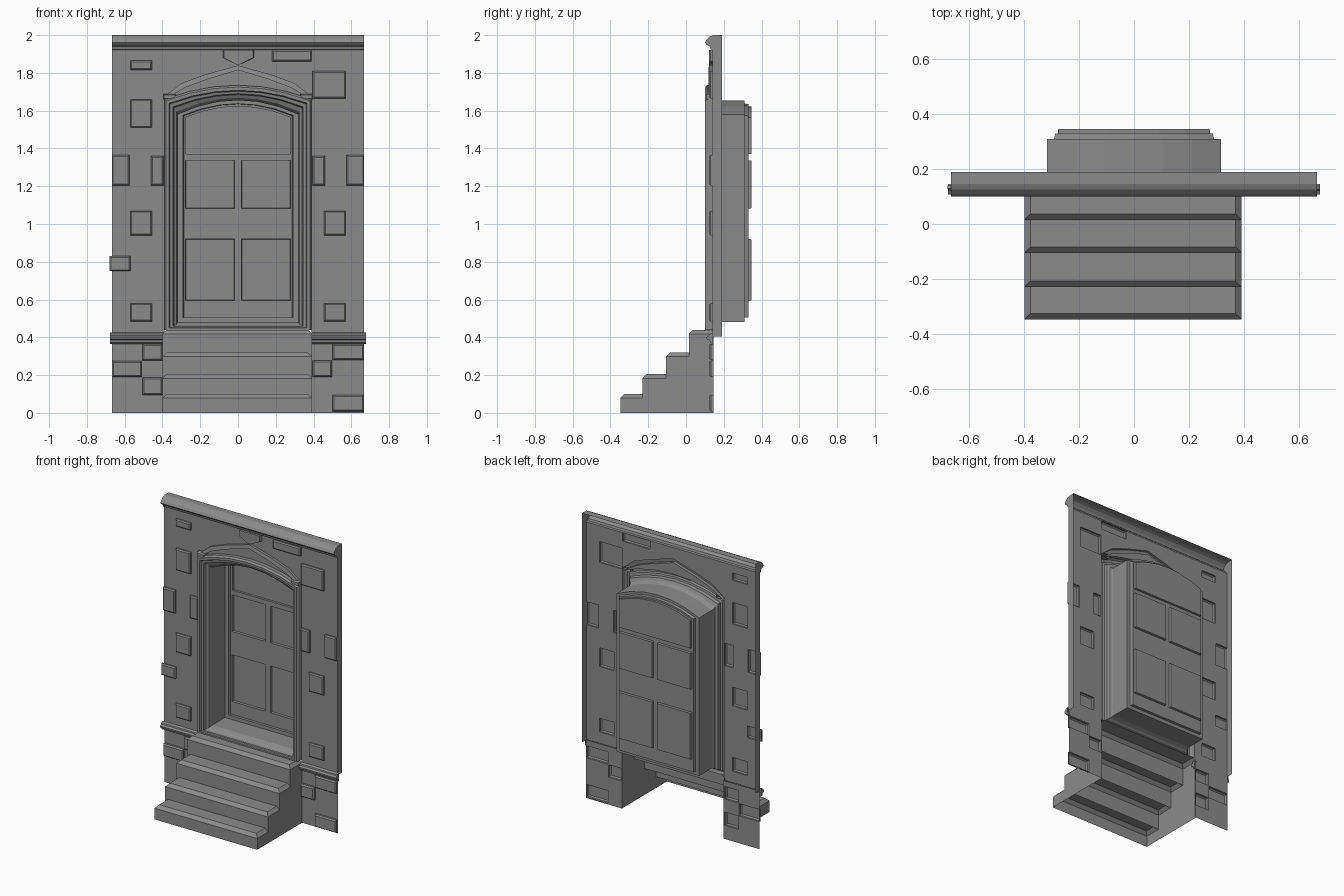
import bpy
import bmesh

old = bpy.data.objects.get("Cube")
if old:
    bpy.data.objects.remove(old, do_unlink=True)

stone_grey = bpy.data.materials.new("stone_grey")
stone_grey.use_nodes = True
GREY = (0.26, 0.26, 0.26, 1)
stone_grey.diffuse_color = GREY
stone_grey.node_tree.nodes["Principled BSDF"].inputs["Base Color"].default_value = GREY

WALL_Y, BACK_Y, HALF = 0.14, 0.19, 0.667
DOOR_HALF = 0.39
SILL = 0.44


def build(name, polys):
    """Make one flat shaded object from a list of polygons."""
    bm = bmesh.new()
    for poly in polys:
        bm.faces.new([bm.verts.new(p) for p in poly])
    bmesh.ops.remove_doubles(bm, verts=bm.verts, dist=0.0005)
    bmesh.ops.recalc_face_normals(bm, faces=bm.faces)
    mesh = bpy.data.meshes.new(name)
    bm.to_mesh(mesh)
    bm.free()
    mesh.materials.append(stone_grey)
    obj = bpy.data.objects.new(name, mesh)
    bpy.context.collection.objects.link(obj)
    return obj


def strip(a, b, closed=False):
    """Quads between two point lists of equal length."""
    count = len(a) if closed else len(a) - 1
    polys = []
    for i in range(count):
        j = (i + 1) % len(a)
        polys.append([a[i], a[j], b[j], b[i]])
    return polys


def rect(x0, x1, z0, z1, y):
    return [(x0, y, z0), (x1, y, z0), (x1, y, z1), (x0, y, z1)]


def holed_sheet(x0, x1, z0, z1, y, holes):
    """Rectangle at depth y, leaving out the rectangular holes."""
    xs = {x0, x1} | {v for h in holes for v in h[:2] if x0 < v < x1}
    zs = {z0, z1} | {v for h in holes for v in h[2:] if z0 < v < z1}
    xs, zs = sorted(xs), sorted(zs)
    polys = []
    for xa, xb in zip(xs, xs[1:]):
        for za, zb in zip(zs, zs[1:]):
            cx, cz = (xa + xb) / 2, (za + zb) / 2
            if not any(h[0] < cx < h[1] and h[2] < cz < h[3] for h in holes):
                polys.append(rect(xa, xb, za, zb, y))
    return polys


def raised(r, y_base, y_face, bevel):
    """Hollow raised or sunk rectangle, open at its base."""
    x0, x1, z0, z1 = r
    base = rect(*r, y_base)
    mid = rect(*r, y_face + (y_base - y_face) * 0.4)
    face = rect(x0 + bevel, x1 - bevel, z0 + bevel, z1 - bevel, y_face)
    return strip(base, mid, True) + strip(mid, face, True) + [face]


def arch(half, bottom, spring, apex, y, n=6):
    """Door outline with a low curved head."""
    pts = [(-half, y, bottom)]
    for i in range(n + 1):
        t = 2 * i / n - 1
        pts.append((half * t, y, spring + (apex - spring) * (1 - t * t)))
    return pts + [(half, y, bottom)]


def mirror(r):
    return (-r[1], -r[0], r[2], r[3])


def extrude_x(profile, x0, x1):
    """Open profile of (y, z) pulled along x, with end caps."""
    a = [(x0, y, z) for y, z in profile]
    b = [(x1, y, z) for y, z in profile]
    return strip(a, b) + [a, b]


# Wall stones: matching pairs, then single ones
pairs = [(0.575, 0.668, 1.205, 1.365), (0.395, 0.46, 1.205, 1.36),
         (0.455, 0.57, 0.94, 1.07), (0.455, 0.57, 0.485, 0.58)]
stones = pairs + [mirror(p) for p in pairs] + [
    (-0.57, -0.455, 1.815, 1.865), (-0.57, -0.455, 1.51, 1.66),
    (-0.68, -0.57, 0.75, 0.83), (0.18, 0.39, 1.86, 1.92),
    (0.395, 0.57, 1.665, 1.81)]
for i, s in enumerate(stones):
    build(f"wall_stone_{i + 1}", raised(s, WALL_Y, 0.122, 0.007))

# Hood outline, left to right
half_outer = [(0.39, 1.675), (0.3, 1.745), (0.178, 1.79)]
half_inner = [(0.375, 1.665), (0.28, 1.722), (0.165, 1.765)]


def both_sides(half, apex, y):
    left = [(-x, y, z) for x, z in half]
    right = [(x, y, z) for x, z in reversed(half)]
    return left + [(0, y, apex)] + right


hood_out = both_sides(half_outer, 1.84, WALL_Y)
hood_out_front = both_sides(half_outer, 1.84, 0.122)
hood_in_front = both_sides(half_inner, 1.815, 0.118)
hood_in = both_sides(half_inner, 1.815, WALL_Y)

# Wall sheet with openings, side returns and the filling above the hood
TOP, BELT = 1.92, 0.405
LINTEL = 1.845
doorway = (-DOOR_HALF, DOOR_HALF, 0, LINTEL)
wall = holed_sheet(-HALF, HALF, BELT, TOP, WALL_Y, stones + [doorway])
wall += strip(hood_out, [(x, y, LINTEL) for x, y, z in hood_out])
for x in (-HALF, HALF):
    wall.append([(x, WALL_Y, BELT), (x, BACK_Y, BELT), (x, BACK_Y, TOP), (x, WALL_Y, TOP)])
build("wall", wall)

# Curved hood and the flat field below it
build("hood", strip(hood_out, hood_out_front) + strip(hood_out_front, hood_in_front)
      + strip(hood_in_front, hood_in))
frame_head = arch(DOOR_HALF, SILL, 1.66, 1.735, WALL_Y)[1:-1]
build("hood_field", strip(hood_in, frame_head))
for side in (-1, 1):
    xa, xb = sorted((side * 0.33, side * 0.395))
    build("hood_foot", raised((xa, xb, 1.66, 1.688), WALL_Y, 0.105, 0.004))

# Keystone
key = [(-0.08, TOP), (-0.08, 1.88), (-0.01, LINTEL), (0.01, LINTEL), (0.085, 1.88), (0.085, TOP)]
key_back = [(x, WALL_Y, z) for x, z in key]
key_front = [(x * 0.94, 0.122, z) for x, z in key]
build("keystone", strip(key_back, key_front, True) + [key_front])

# Moulded door frame running into the deep reveal
frame_loops = [
    arch(DOOR_HALF, SILL, 1.66, 1.735, WALL_Y),
    arch(DOOR_HALF, SILL, 1.66, 1.735, 0.112),
    arch(0.382, SILL, 1.652, 1.725, 0.1),
    arch(0.365, 0.45, 1.64, 1.708, 0.1),
    arch(0.36, 0.452, 1.635, 1.703, 0.112),
    arch(0.345, 0.458, 1.62, 1.69, 0.115),
    arch(0.34, 0.462, 1.615, 1.685, 0.135),
    arch(0.325, 0.47, 1.595, 1.668, 0.145),
    arch(0.318, 0.48, 1.58, 1.655, 0.17),
    arch(0.318, 0.48, 1.58, 1.655, 0.31)]
frame = []
for a, b in zip(frame_loops, frame_loops[1:]):
    frame += strip(a, b, True)
build("door_frame", frame)

# Door leaf with sunk panels
DOOR_Y, PANEL_Y = 0.33, 0.346
rim = [frame_loops[-1], arch(0.292, 0.505, 1.575, 1.637, 0.31),
       arch(0.287, 0.505, 1.572, 1.635, DOOR_Y)]
MID = 1.37
panels = [(0.018, 0.277, 0.595, 0.92), (0.018, 0.277, 1.082, 1.337)]
panels += [mirror(p) for p in panels]
door = strip(rim[0], rim[1], True) + strip(rim[1], rim[2], True)
door += holed_sheet(-0.287, 0.287, 0.505, MID, DOOR_Y, panels)
for p in panels:
    door += raised(p, DOOR_Y, PANEL_Y, 0.002)
upper_edge = arch(0.287, MID, 1.572, 1.635, DOOR_Y)
upper_hole = arch(0.275, MID, 1.565, 1.623, DOOR_Y)
upper_panel = arch(0.275, MID, 1.565, 1.623, PANEL_Y)
door += strip(upper_edge, upper_hole) + strip(upper_hole, upper_panel, True) + [upper_panel]
build("door", door)

# Top cornice
build("cornice", extrude_x([
    (WALL_Y, TOP), (0.13, 1.925), (0.125, 1.94), (0.108, 1.95), (0.1, 1.96),
    (0.108, 1.975), (0.125, 1.992), (0.145, 2), (BACK_Y, 2), (BACK_Y, TOP)][:-1],
    -HALF, HALF))
for x in (-HALF, HALF):
    build("cornice_return", [[(x, WALL_Y, TOP), (x, BACK_Y, TOP), (x, BACK_Y, 2)]])

# Plinth sheets, plinth stones and belt moulding beside the steps
PLINTH_Y = 0.145
plinth_stones = [
    (-0.667, -0.51, 0.19, 0.275), (-0.505, -0.4, 0.278, 0.365), (-0.505, -0.4, 0.095, 0.187),
    (0.5, 0.667, 0.28, 0.365), (0.395, 0.497, 0.19, 0.277), (0.5, 0.667, 0.008, 0.095)]
for i, s in enumerate(plinth_stones):
    build(f"plinth_stone_{i + 1}", raised(s, PLINTH_Y, 0.122, 0.007))
belt = [(PLINTH_Y, 0.365), (0.128, 0.372), (0.125, 0.385), (0.11, 0.39),
        (0.108, 0.402), (0.122, 0.41), (0.125, 0.418), (WALL_Y, 0.425)]
for label, side in (("right", -1), ("left", 1)):
    xa, xb = sorted((side * DOOR_HALF, side * HALF))
    build(f"{label}_plinth", holed_sheet(xa, xb, 0, BELT, PLINTH_Y, plinth_stones))
    xa, xb = sorted((side * DOOR_HALF, side * 0.678))
    build(f"{label}_belt", extrude_x(belt, xa, xb))

# Hollow steps with chamfered noses and ends
fronts = [-0.348, -0.23, -0.105, 0.015, PLINTH_Y]
tops = [0.1, 0.205, 0.32, SILL]
CH = 0.022
X0, X1 = -0.4, 0.392
foot = 0
for i, top in enumerate(tops):
    y0, y1 = fronts[i], fronts[i + 1]
    low = top - CH
    edge = [(X0, y1, low), (X0, y0, low), (X1, y0, low), (X1, y1, low)]
    tread = [(X0 + CH, y1, top), (X0 + CH, y0 + CH, top),
             (X1 - CH, y0 + CH, top), (X1 - CH, y1, top)]
    polys = strip(edge, tread) + [tread, rect(X0, X1, foot, low, y0)]
    for x in (X0, X1):
        polys.append([(x, y0, 0), (x, y1, 0), (x, y1, low), (x, y0, low)])
    build(f"step_{i + 1}", polys)
    foot = low
